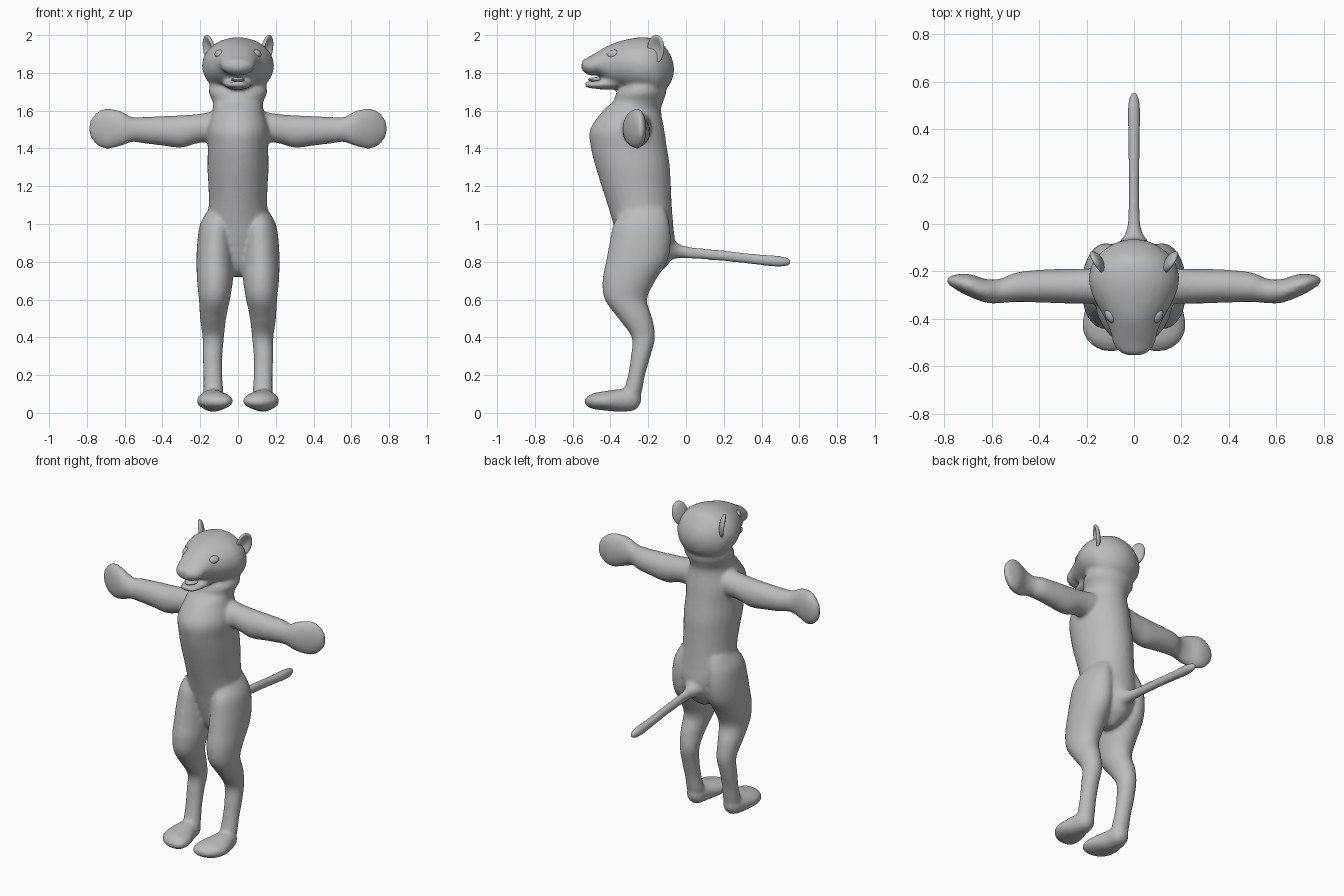
import bpy, bmesh, math
from mathutils import Matrix, Vector

fur = bpy.data.materials.new("grey")
fur.diffuse_color = (0.5, 0.5, 0.5, 1)


def spline(rows, steps=5):
    """Catmull-Rom interpolation through section rows."""
    out = []
    for i in range(len(rows) - 1):
        a, b, c, d = (rows[min(max(i + k, 0), len(rows) - 1)] for k in (-1, 0, 1, 2))
        for s in range(steps):
            t = s / steps
            out.append([0.5 * (2 * q + (r - p) * t + (2 * p - 5 * q + 4 * r - w) * t * t
                               + (3 * q - p - 3 * r + w) * t ** 3)
                        for p, q, r, w in zip(a, b, c, d)])
    return out + [list(rows[-1])]


def loft(bm, axis, rows, sx=1, n=28):
    """Elliptical sections (x, y, z, ra, rb) across the given axis."""
    u, v = {"x": (1, 2), "y": (0, 2), "z": (0, 1)}[axis]
    rings = []
    for x, y, z, ra, rb in spline(rows):
        ring = []
        for k in range(n):
            p = Vector((x * sx, y, z))
            p[u] += max(ra, 0.003) * math.cos(2 * math.pi * k / n)
            p[v] += max(rb, 0.003) * math.sin(2 * math.pi * k / n)
            ring.append(bm.verts.new(p))
        rings.append(ring)
    faces = [bm.faces.new(rings[0]), bm.faces.new(rings[-1])]
    for a, b in zip(rings, rings[1:]):
        for k in range(n):
            faces.append(bm.faces.new((a[k], a[(k + 1) % n], b[(k + 1) % n], b[k])))
    bmesh.ops.recalc_face_normals(bm, faces=faces)


def make(name, bm):
    me = bpy.data.meshes.new(name)
    bm.to_mesh(me)
    bm.free()
    me.materials.append(fur)
    for p in me.polygons:
        p.use_smooth = True
    ob = bpy.data.objects.new(name, me)
    bpy.context.collection.objects.link(ob)
    return ob


body = bmesh.new()

# torso and neck: z, front y, back y, half width
torso = [(1.78, -.30, -.12, .14), (1.70, -.365, -.105, .155), (1.65, -.385, -.12, .135),
         (1.6, -.44, -.132, .135), (1.5, -.508, -.115, .163), (1.4, -.503, -.10, .16),
         (1.3, -.478, -.085, .162), (1.2, -.447, -.08, .157), (1.1, -.415, -.075, .155),
         (1.0, -.385, -.068, .165), (.9, -.36, -.06, .15), (.8, -.33, -.085, .105),
         (.75, -.30, -.13, .06), (.72, -.26, -.18, .02)]
loft(body, "z", [(0, (f + b) / 2, z, w, (b - f) / 2) for z, f, b, w in torso])

# head: y, centre z, half width, half height
head = [(-.064, 1.82, .02, .02), (-.085, 1.82, .09, .08), (-.14, 1.825, .16, .145),
        (-.2, 1.835, .187, .152), (-.26, 1.84, .188, .147), (-.33, 1.845, .162, .128),
        (-.40, 1.845, .122, .105), (-.46, 1.85, .098, .067), (-.51, 1.837, .086, .05),
        (-.54, 1.838, .06, .034), (-.553, 1.838, .03, .018)]
loft(body, "y", [(0, y, z, w, h) for y, z, w, h in head])

# lower jaw
loft(body, "y", [(0, -.34, 1.76, .09, .045), (0, -.42, 1.743, .075, .033),
                 (0, -.48, 1.737, .064, .021), (0, -.52, 1.738, .048, .017),
                 (0, -.535, 1.742, .025, .01)])

# tail
loft(body, "y", [(0, -.14, .88, .10, .09), (0, -.08, .87, .065, .06), (0, -.03, .855, .033, .036),
                 (0, .05, .845, .024, .03), (0, .2, .832, .023, .029), (0, .35, .815, .025, .028),
                 (0, .48, .803, .027, .03), (0, .54, .80, .018, .021), (0, .558, .80, .006, .008)])

for s in (-1, 1):
    # arm and paw
    loft(body, "x", [(.06, -.26, 1.52, .08, .09), (.2, -.262, 1.507, .074, .077),
                     (.3, -.262, 1.49, .073, .086), (.4, -.262, 1.493, .069, .078),
                     (.5, -.267, 1.497, .062, .07), (.56, -.282, 1.50, .052, .066),
                     (.62, -.283, 1.505, .05, .092), (.69, -.26, 1.505, .048, .107),
                     (.74, -.247, 1.505, .036, .092), (.775, -.24, 1.505, .02, .055),
                     (.789, -.238, 1.505, .008, .02)], s)
    # leg
    loft(body, "z", [(.095, -.22, 1.08, .06, .11), (.112, -.235, 1.0, .088, .148),
                     (.12, -.243, .9, .096, .162), (.122, -.262, .8, .098, .162),
                     (.122, -.302, .7, .095, .14), (.125, -.318, .6, .082, .112),
                     (.132, -.268, .5, .069, .09), (.131, -.226, .4, .057, .062),
                     (.135, -.24, .3, .052, .052), (.133, -.262, .2, .05, .045),
                     (.13, -.285, .1, .052, .048), (.13, -.30, .05, .04, .035)], s)
    # foot
    loft(body, "y", [(.13, -.238, .075, .02, .02), (.13, -.27, .07, .052, .055),
                     (.132, -.35, .066, .072, .06), (.125, -.43, .064, .094, .051),
                     (.113, -.49, .062, .085, .042), (.10, -.525, .06, .055, .024),
                     (.095, -.537, .06, .02, .01)], s)

ob = make("body", body)
rm = ob.modifiers.new("fuse", "REMESH")
rm.mode = "VOXEL"
rm.voxel_size = 0.01
rm.use_smooth_shade = True
sm = ob.modifiers.new("soften", "SMOOTH")
sm.factor = 0.5
sm.iterations = 8


def ball(name, loc, axes, radii, cup=False):
    """Ellipsoid on three given axes; a cup has its first-axis side hollowed."""
    bm = bmesh.new()
    bmesh.ops.create_uvsphere(bm, u_segments=32, v_segments=20, radius=1)
    if cup:
        for v in bm.verts:
            r = math.hypot(v.co.y, v.co.z)
            if v.co.x > 0:
                v.co.x *= 1 - 1.5 * max(0, 1 - r * r)
    a, b, c = (Vector(k).normalized() * r for k, r in zip(axes, radii))
    m = Matrix((a, b, c)).transposed().to_4x4()
    bm.transform(Matrix.Translation(loc) @ m)
    bmesh.ops.recalc_face_normals(bm, faces=bm.faces)
    return make(name, bm)


for s, side in ((-1, "right"), (1, "left")):
    # ears: thin cups facing outward and forward
    n = Vector((s * .85, -.5, -.12)).normalized()
    up = Vector((s * .22, .05, 1))
    up = (up - n * up.dot(n)).normalized()
    ball(side + "_ear", (s * .155, -.16, 1.925), (n, n.cross(up), up), (.024, .05, .077), True)
    # eyes: slanted almonds
    n = Vector((s * .65, -.5, .55)).normalized()
    along = Vector((s * .7, .55, .35))
    along = (along - n * along.dot(n)).normalized()
    ball(side + "_eye", (s * .098, -.388, 1.9), (n, along, n.cross(along)), (.02, .034, .024))

# tongue
ball("tongue", (0, -.475, 1.765), ((1, 0, 0), (0, 1, 0), (0, 0, 1)), (.036, .045, .012))
